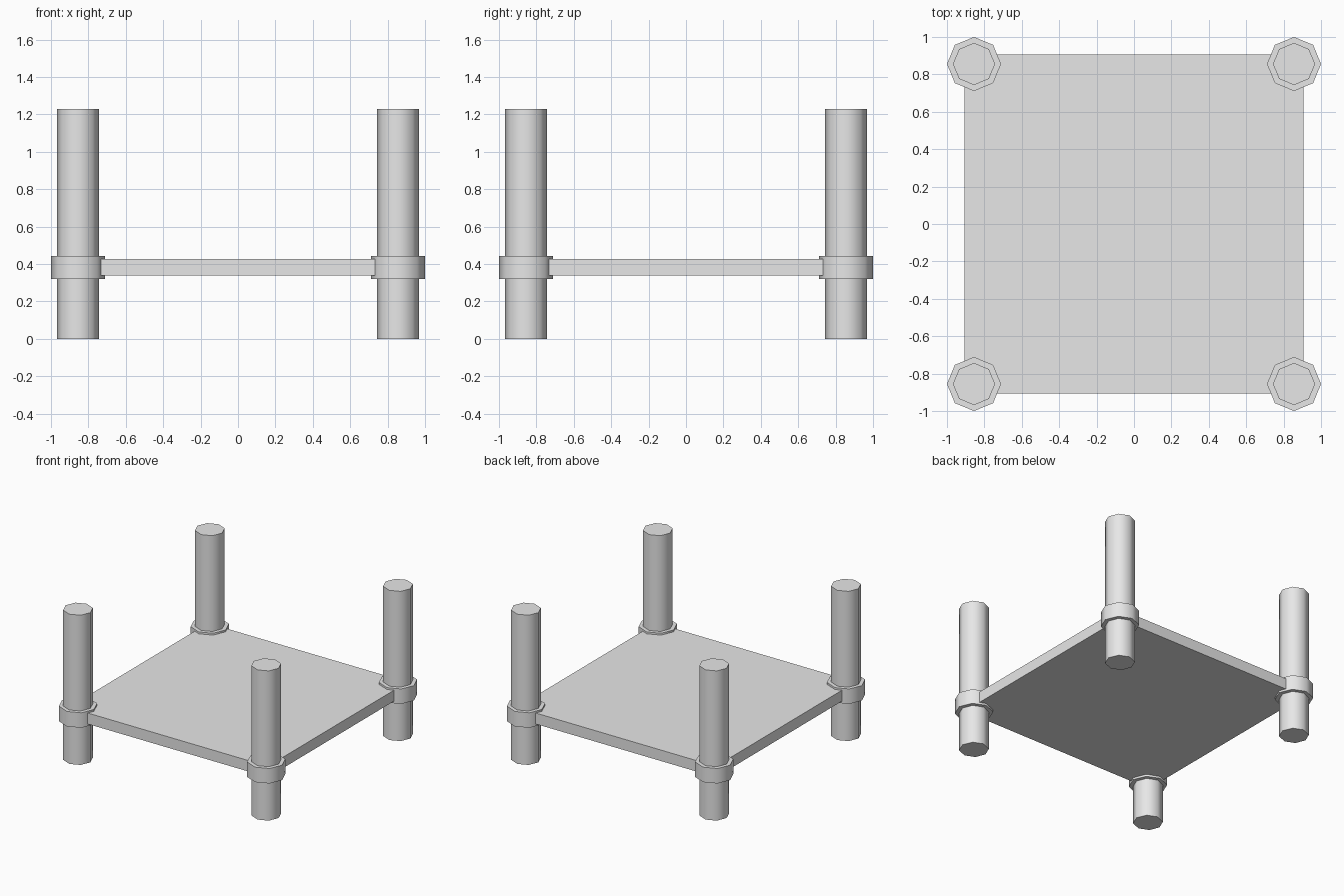
import bpy, math

if "Cube" in bpy.data.objects:
    bpy.data.objects.remove(bpy.data.objects["Cube"])

# Single grey finish
grey = bpy.data.materials.new("light grey")
grey.diffuse_color = (0.8, 0.8, 0.8, 1)
grey.use_nodes = True
grey.node_tree.nodes["Principled BSDF"].inputs["Base Color"].default_value = grey.diffuse_color

POST = 0.8555  # post centre distance from the middle


def octagon_part(name, x, y, radius, z0, z1):
    """Upright eight-sided cylinder with smooth sides and flat ends."""
    bpy.ops.mesh.primitive_cylinder_add(vertices=8, radius=radius, depth=z1 - z0,
                                        location=(x, y, (z0 + z1) / 2))
    ob = bpy.context.object
    ob.name = name
    ob.data.materials.append(grey)
    bpy.ops.object.shade_smooth_by_angle(angle=math.radians(50))


# Four corner posts with collars
for side, sx in (("left", -1), ("right", 1)):
    for end, sy in (("front", -1), ("back", 1)):
        x, y = sx * POST, sy * POST
        octagon_part(f"{end}_{side}_post", x, y, 0.1125, 0, 1.23)
        octagon_part(f"{end}_{side}_collar", x, y, 0.1445, 0.32, 0.443)

# Shelf panel
bpy.ops.mesh.primitive_cube_add(size=1, location=(0, 0, 0.3825))
shelf = bpy.context.object
shelf.name = "shelf"
shelf.scale = (1.812, 1.812, 0.09)
bpy.ops.object.transform_apply(location=False, rotation=False, scale=True)
shelf.data.materials.append(grey)
